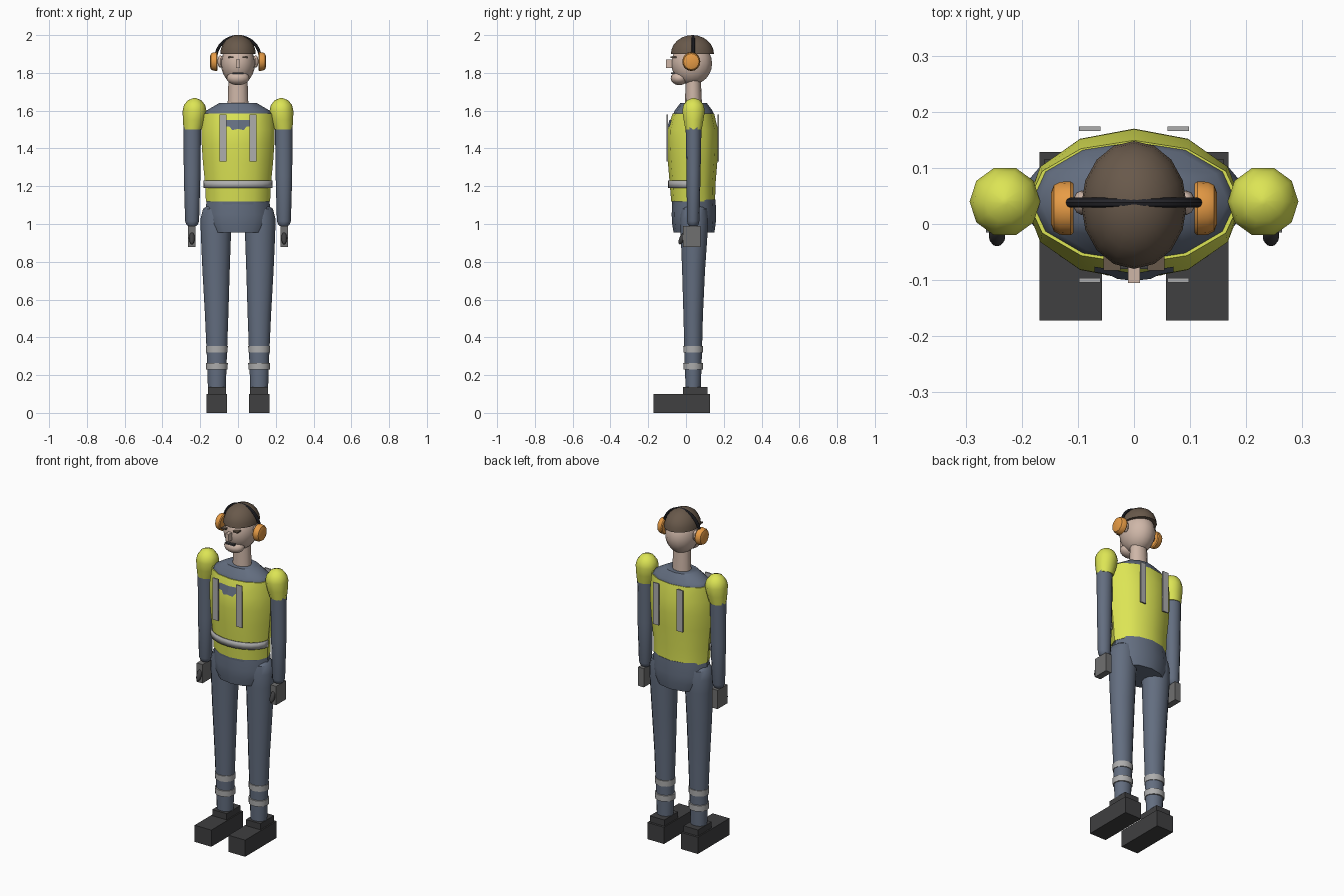
import bpy, bmesh, math
from mathutils import Matrix, Vector

if "Cube" in bpy.data.objects:
    bpy.data.objects.remove(bpy.data.objects["Cube"])

COL = {
    "lime": (0.72, 0.78, 0.09), "cloth": (0.125, 0.155, 0.215), "skin": (0.62, 0.47, 0.39),
    "hair": (0.14, 0.10, 0.07), "orange": (0.80, 0.33, 0.06), "dark": (0.05, 0.05, 0.052),
    "black": (0.02, 0.02, 0.025), "stripe": (0.42, 0.42, 0.42), "glove": (0.16, 0.16, 0.16),
}
MATS = {}
for k, c in COL.items():
    MATS[k] = bpy.data.materials.new(k)
    MATS[k].diffuse_color = (*c, 1)


def finish(bm, name, col, smooth=True, angle=40):
    bmesh.ops.recalc_face_normals(bm, faces=bm.faces)
    me = bpy.data.meshes.new(name)
    bm.to_mesh(me)
    bm.free()
    ob = bpy.data.objects.new(name, me)
    bpy.context.collection.objects.link(ob)
    me.materials.append(MATS[col])
    if smooth:
        bpy.ops.object.select_all(action='DESELECT')
        ob.select_set(True)
        bpy.context.view_layer.objects.active = ob
        bpy.ops.object.shade_smooth_by_angle(angle=math.radians(angle))
    return ob


def loft(name, col, rings, n=12, along_x=False, smooth=True):
    """Stack elliptical rings (h, ca, cb, ra, rb) along z, or along x."""
    bm = bmesh.new()
    loops = []
    for h, ca, cb, ra, rb in rings:
        loop = []
        for i in range(n):
            t = math.tau * i / n
            a, b = ca + ra * math.cos(t), cb + rb * math.sin(t)
            loop.append(bm.verts.new((h, a, b) if along_x else (a, b, h)))
        loops.append(loop)
    for p, q in zip(loops, loops[1:]):
        for i in range(n):
            j = (i + 1) % n
            bm.faces.new((p[i], p[j], q[j], q[i]))
    bm.faces.new(loops[0])
    bm.faces.new(loops[-1])
    return finish(bm, name, col, smooth)


def box(name, col, lo, hi):
    lo, hi = Vector(lo), Vector(hi)
    bm = bmesh.new()
    m = Matrix.Translation((lo + hi) / 2) @ Matrix.Diagonal((*(hi - lo), 1))
    bmesh.ops.create_cube(bm, size=1, matrix=m)
    return finish(bm, name, col, False)


def ball(name, col, c, r, n=16, rot=0, cut=False):
    bm = bmesh.new()
    bmesh.ops.create_uvsphere(bm, u_segments=n, v_segments=12, radius=1)
    if cut:  # keep the upper half
        bmesh.ops.bisect_plane(bm, geom=bm.verts[:] + bm.edges[:] + bm.faces[:], dist=1e-4,
                               plane_co=(0, 0, 0), plane_no=(0, 0, -1), clear_outer=True)
        bmesh.ops.holes_fill(bm, edges=[e for e in bm.edges if e.is_boundary])
    bm.transform(Matrix.Translation(c) @ Matrix.Rotation(rot, 4, 'X') @ Matrix.Diagonal((*r, 1)))
    return finish(bm, name, col)


def mx(s, a, b):
    """Ordered x range, mirrored for side s."""
    return sorted((s * a, s * b))


CY = 0.035

# Torso, vest and hips
loft("torso", "cloth", [(1.10, 0, CY, .16, .108), (1.45, 0, CY, .182, .128), (1.50, 0, CY, .18, .127),
                        (1.585, 0, CY + .005, .182, .106), (1.60, 0, CY + .005, .168, .1),
                        (1.64, 0, CY + .005, .10, .07)])
loft("vest", "lime", [(1.118, 0, CY + .003, .17, .116), (1.21, 0, CY, .174, .121),
                      (1.33, 0, CY, .186, .131), (1.42, 0, CY, .192, .135),
                      (1.50, 0, CY, .193, .134), (1.585, 0, CY + .004, .189, .11)])
loft("pelvis", "cloth", [(.955, 0, .042, .15, .108), (1.0, 0, .042, .172, .115),
                         (1.05, 0, .042, .175, .118), (1.13, 0, .042, .165, .114)])

# Reflective waist band wraps the front half only
bm = bmesh.new()
prev = None
for i in range(13):
    t = math.pi * (1 + i / 12)
    k = 1 / math.cos(((i % 2) - .5 + .5) * 0.02)
    cur = [bm.verts.new((.18 * k * math.cos(t), CY - .006 + .122 * k * math.sin(t), z)) for z in (1.19, 1.23)]
    if prev:
        bm.faces.new((prev[0], cur[0], cur[1], prev[1]))
    prev = cur
waist = finish(bm, "waist_stripe", "stripe")
sol = waist.modifiers.new("thickness", 'SOLIDIFY')
sol.thickness = .006
sol.offset = 0

# Shirt patch showing through the chest, following the vest slope
bm = bmesh.new()
for s in (-1, 1):
    pts = [(0, 1.55), (.07, 1.55), (.07, 1.515), (.045, 1.515), (.03, 1.497), (0, 1.503)]
    bm.faces.new([bm.verts.new((s * x, -.088 - (1.55 - z) * .28 + .17 * x, z)) for x, z in pts])
finish(bm, "chest_patch", "cloth", False)

# Neck and head
loft("neck", "skin", [(1.60, 0, .04, .056, .046), (1.78, 0, .038, .05, .04)])
ball("head", "skin", (0, .03, 1.85), (.09, .108, .113))
ball("jaw", "skin", (0, -.035, 1.772), (.06, .046, .037))
ball("hair", "hair", (0, .034, 1.9), (.094, .114, .1), cut=True)
box("nose", "skin", (-.011, -.105, 1.825), (.011, -.06, 1.87))
box("mouth", "dark", (-.028, -.08, 1.793), (.028, -.05, 1.802))

# Ear defender headband
bm = bmesh.new()
prev = None
for i in range(21):
    t = math.pi * i / 20
    d = Vector((math.cos(t), 0, math.sin(t)))
    c = Vector((0, .038, 1.875)) + d * .118
    cur = [bm.verts.new(c + d * .008 * math.cos(a) + Vector((0, .009 * math.sin(a), 0)))
           for a in [math.tau * k / 8 for k in range(8)]]
    if prev:
        for k in range(8):
            bm.faces.new((prev[k], prev[(k + 1) % 8], cur[(k + 1) % 8], cur[k]))
    prev = cur
finish(bm, "headband", "black")

for s, side in ((-1, "right"), (1, "left")):
    # Face details and ear cups
    a, b = mx(s, .024, .054)
    box(side + "_eyebrow", "hair", (a, -.083, 1.878), (b, -.05, 1.886))
    ball(side + "_ear", "skin", (s * .093, .038, 1.86), (.016, .022, .032), 10)
    loft(side + "_ear_cup", "orange", [(s * .108, .028, 1.86, .044, .044), (s * .113, .028, 1.86, .048, .05),
                                       (s * .132, .028, 1.86, .047, .048), (s * .143, .028, 1.86, .041, .042),
                                       (s * .148, .028, 1.86, .028, .028)], 16, True)
    # Reflective braces front and back
    a, b = mx(s, .06, .098)
    box(side + "_front_strap", "stripe", (a, -.104, 1.33), (b, -.096, 1.58))
    box(side + "_back_strap", "stripe", (a, .166, 1.33), (b, .174, 1.58))
    # Shoulder cap, sleeve, glove and thumb
    loft(side + "_shoulder", "lime", [(1.50, s * .24, .04, .048, .045), (1.55, s * .234, .04, .058, .055),
                                      (1.60, s * .23, .04, .063, .063), (1.63, s * .23, .04, .056, .056),
                                      (1.655, s * .23, .04, .036, .036), (1.667, s * .23, .04, .006, .006)], 10)
    loft(side + "_sleeve", "cloth", [(.985, s * .243, .038, .015, .015), (.995, s * .243, .038, .029, .027),
                                     (1.015, s * .243, .038, .037, .033), (1.26, s * .243, .04, .044, .037),
                                     (1.52, s * .242, .04, .046, .042)])
    a, b = mx(s, .226, .264)
    box(side + "_glove", "glove", (a, -.015, .877), (b, .078, .99))
    ball(side + "_thumb", "dark", (s * .244, -.02, .925), (.015, .014, .036), 10, math.radians(-25))
    # Trouser leg with two reflective bands
    loft(side + "_leg", "cloth", [(.12, s * .112, .038, .047, .041), (.30, s * .112, .038, .053, .047),
                                  (.52, s * .113, .038, .062, .053), (.75, s * .116, .04, .072, .062),
                                  (.95, s * .117, .043, .08, .073), (1.03, s * .117, .043, .081, .076),
                                  (1.08, s * .117, .043, .068, .07), (1.10, s * .117, .043, .04, .045)], 14)
    for k, z in (("lower", .23), ("upper", .32)):
        loft(f"{side}_{k}_leg_stripe", "stripe", [(z, s * .112, .038, .057, .053),
                                                  (z + .035, s * .112, .038, .058, .054)], 14)
    # Boot with ankle cuff
    a, b = mx(s, .057, .168)
    box(side + "_boot", "dark", (a, -.172, 0), (b, .128, .1))
    a, b = mx(s, .064, .16)
    box(side + "_boot_cuff", "dark", (a, -.016, .095), (b, .115, .137))

for m in bpy.data.materials:
    if m.users and not m.is_grease_pencil:
        m.use_nodes = True
        m.node_tree.nodes["Principled BSDF"].inputs["Base Color"].default_value = m.diffuse_color
